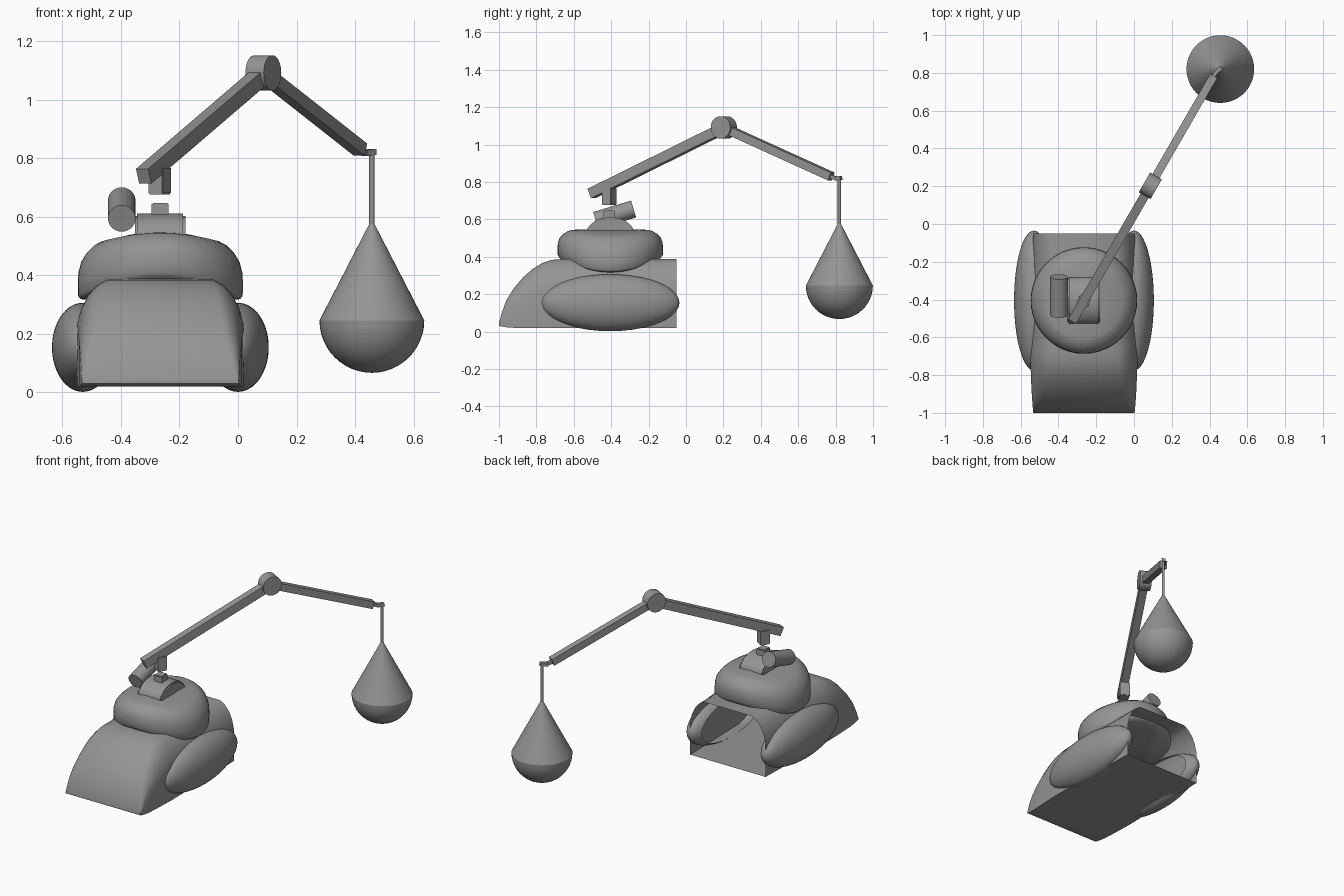
import bpy, bmesh, math
from mathutils import Vector, Matrix

if "Cube" in bpy.data.objects:
    bpy.data.objects.remove(bpy.data.objects["Cube"])

CX, CY = -0.265, -0.405                      # centre of the vehicle
ARM = Vector((0.5, 0.866, 0)).normalized()   # horizontal heading of the boom
BASE = Vector((-0.267, -0.41, 0))

GREY = bpy.data.materials.new("dark_grey")
GREY.diffuse_color = (0.3, 0.3, 0.3, 1)
GREY.use_nodes = True
GREY.node_tree.nodes["Principled BSDF"].inputs["Base Color"].default_value = GREY.diffuse_color


def finish(name, bm, smooth=None):
    bmesh.ops.recalc_face_normals(bm, faces=bm.faces)
    me = bpy.data.meshes.new(name)
    bm.to_mesh(me)
    bm.free()
    me.materials.append(GREY)
    ob = bpy.data.objects.new(name, me)
    bpy.context.collection.objects.link(ob)
    if smooth:
        bpy.ops.object.select_all(action='DESELECT')
        ob.select_set(True)
        bpy.context.view_layer.objects.active = ob
        bpy.ops.object.shade_smooth_by_angle(angle=math.radians(smooth))
    return ob


def lathe(bm, profile, n=48):
    """Spin (radius, z) points around z; ends with zero radius are closed."""
    rings = []
    for r, z in profile:
        if r == 0:
            rings.append([bm.verts.new((0, 0, z))] * n)
        else:
            rings.append([bm.verts.new((r * math.cos(2 * math.pi * i / n),
                                        r * math.sin(2 * math.pi * i / n), z)) for i in range(n)])
    for a, b in zip(rings, rings[1:]):
        for i in range(n):
            j = (i + 1) % n
            bm.faces.new(list(dict.fromkeys((a[i], a[j], b[j], b[i]))))


def rod(name, p, q, radius, n=32):
    p, q = Vector(p), Vector(q)
    bm = bmesh.new()
    rot = (q - p).to_track_quat('Z', 'Y').to_matrix().to_4x4()
    bmesh.ops.create_cone(bm, cap_ends=True, segments=n, radius1=radius, radius2=radius,
                          depth=(q - p).length, matrix=Matrix.Translation((p + q) / 2) @ rot)
    return finish(name, bm, 40)


def bar(name, p, q, width, thick):
    """Square-section bar between two points, its sides kept upright."""
    p, q = Vector(p), Vector(q)
    d = (q - p).normalized()
    side = ARM.cross(Vector((0, 0, 1)))
    up = side.cross(d)
    m = Matrix((d * (q - p).length, side * width, up * thick)).transposed().to_4x4()
    bm = bmesh.new()
    bmesh.ops.create_cube(bm, size=1, matrix=Matrix.Translation((p + q) / 2) @ m)
    return finish(name, bm)


def box(name, centre, size, angle=0, bevel=0.004):
    bm = bmesh.new()
    bmesh.ops.create_cube(bm, size=1, matrix=Matrix.Translation(centre) @ Matrix.Rotation(angle, 4, 'Z')
                          @ Matrix.Diagonal((*size, 1)))
    bmesh.ops.bevel(bm, geom=bm.edges[:], offset=bevel, segments=2, affect='EDGES')
    return finish(name, bm, 40)


def along(s, z):
    return BASE + ARM * s + Vector((0, 0, z))


# Hull: lofted shell, rounded nose at the front and open at the back
# stations: y, bottom height, top height, bottom half width, top half width
stations = [(-1.0, 0.03, 0.045, 0.268, 0.262), (-0.985, 0.027, 0.1, 0.27, 0.246),
            (-0.96, 0.023, 0.168, 0.272, 0.23), (-0.92, 0.02, 0.233, 0.275, 0.215),
            (-0.87, 0.02, 0.291, 0.278, 0.202), (-0.82, 0.02, 0.335, 0.28, 0.192),
            (-0.77, 0.02, 0.366, 0.282, 0.185), (-0.72, 0.02, 0.383, 0.284, 0.18),
            (-0.67, 0.02, 0.387, 0.284, 0.178), (-0.4, 0.02, 0.387, 0.278, 0.175),
            (-0.05, 0.02, 0.387, 0.27, 0.172)]
bm = bmesh.new()
loops = []
for y, low, top, wide, narrow in stations:
    h = top - low
    half = [(wide, low), (wide, low + 0.58 * h)]
    for t in (0.25, 0.5, 0.75, 1.0):         # shoulder: between an arc and a straight chamfer
        a = t * math.pi / 2
        half.append((narrow + (wide - narrow) * (0.7 * math.cos(a) + 0.3 * (1 - t)),
                     low + h * (0.58 + 0.42 * (0.7 * math.sin(a) + 0.3 * t))))
    pts = half + [(-x, z) for x, z in reversed(half)]
    loops.append([bm.verts.new((CX + x, y, z)) for x, z in pts])
for a, b in zip(loops, loops[1:]):
    for i in range(len(a)):
        j = (i + 1) % len(a)
        bm.faces.new((a[i], a[j], b[j], b[i]))
bm.faces.new(loops[0])
finish("hull", bm, 35)

# Side pods: long ellipsoids, open on the side inside the hull
for name, sx in (("left_track_pod", -1), ("right_track_pod", 1)):
    bm = bmesh.new()
    bmesh.ops.create_uvsphere(bm, u_segments=40, v_segments=32, radius=1,
                              matrix=Matrix.Rotation(math.pi / 2, 4, 'Y'))
    bmesh.ops.bisect_plane(bm, geom=bm.verts[:] + bm.edges[:] + bm.faces[:],
                           plane_co=(-0.5 * sx, 0, 0), plane_no=(-sx, 0, 0), clear_outer=True)
    bm.transform(Matrix.Translation((CX + sx * 0.265, CY, 0.154))
                 @ Matrix.Diagonal((0.105, 0.37, 0.152, 1)))
    finish(name, bm, 40)

# Turret: flattened round form whose sides droop over the hull
bm = bmesh.new()
lathe(bm, [(0, 0.546), (0.1, 0.546), (0.2, 0.544), (0.225, 0.538), (0.25, 0.522), (0.27, 0.502),
           (0.28, 0.475), (0.282, 0.445), (0.281, 0.41), (0.272, 0.394), (0.25, 0.38),
           (0.2, 0.368), (0, 0.36)])
for v in bm.verts:
    droop = 0.08 - 0.025 * min(max((v.co.z - 0.42) / 0.1, 0), 1)
    v.co.z -= droop * (v.co.x / 0.28) ** 2
bm.transform(Matrix.Translation((CX, CY, 0)))
finish("turret", bm, 50)

# Hatch: arched block on the turret roof
bm = bmesh.new()
arch = [(-0.122, 0.53), (-0.122, 0.552), (-0.105, 0.573), (-0.08, 0.592), (-0.045, 0.606), (0, 0.611)]
arch += [(-y, z) for y, z in reversed(arch[:-1])]
face = bm.faces.new([bm.verts.new((-0.352, CY + y, z)) for y, z in arch])
new = bmesh.ops.extrude_face_region(bm, geom=[face])["geom"]
bmesh.ops.translate(bm, verts=[v for v in new if isinstance(v, bmesh.types.BMVert)], vec=(0.172, 0, 0))
rims = [e for e in bm.edges if any(len(f.verts) > 4 for f in e.link_faces)]
bmesh.ops.bevel(bm, geom=rims, offset=0.008, segments=2, affect='EDGES')
finish("hatch", bm, 40)
box("hatch_knob", (-0.266, -0.41, 0.625), (0.058, 0.06, 0.045))

# Angled drum beside the hatch
rod("roof_drum", (-0.397, -0.483, 0.594), (-0.397, -0.28, 0.655), 0.047)

# Two-part boom with a round elbow joint
box("boom_pivot", along(0, 0.723), (0.06, 0.06, 0.094), math.radians(60))
bar("lower_boom", along(-0.11, 0.738), along(0.707, 1.088), 0.048, 0.055)
bar("upper_boom", along(0.707, 1.09), along(1.37, 0.829), 0.043, 0.045)
side = ARM.cross(Vector((0, 0, 1)))
elbow = along(0.707, 1.091)
rod("elbow_joint", elbow - side * 0.036, elbow + side * 0.036, 0.06)

# Hook, cable and hanging wrecking ball
HX, HY = 0.457, 0.82
bar("hook_arm", along(1.35, 0.833), along(1.405, 0.818), 0.02, 0.02)
bar("hook_tip", along(1.395, 0.817), (HX + 0.006, HY + 0.01, 0.821), 0.022, 0.022)
rod("cable", (HX, HY, 0.82), (HX, HY, 0.565), 0.009, 16)
R, SEAM = 0.179, 0.246
bm = bmesh.new()
bowl = [(R * math.cos(t * math.pi / 24), SEAM - R * math.sin(t * math.pi / 24)) for t in range(12)]
lathe(bm, [(0, 0.578), (0.009, 0.575)] + bowl + [(0, SEAM - R)])
bm.transform(Matrix.Translation((HX, HY, 0)))
finish("wrecking_ball", bm, 25)
